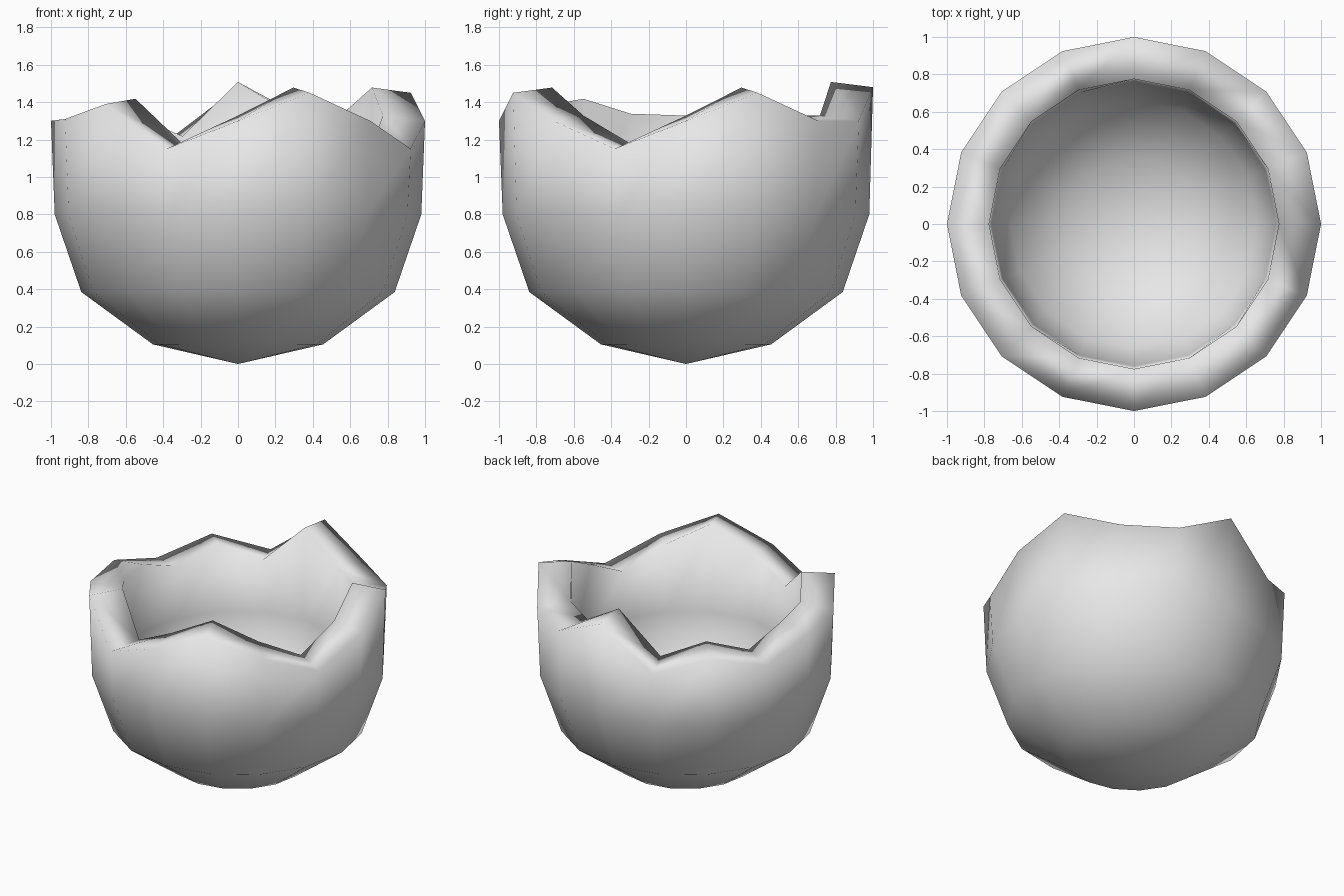
import bpy, bmesh, math

if "Cube" in bpy.data.objects:
    bpy.data.objects.remove(bpy.data.objects["Cube"])

SEG = 16
# outer and inner wall profiles below the rim: (radius, height)
OUTER = [(0.455, 0.105), (0.838, 0.385), (0.98, 0.80)]
INNER = [(0.36, 0.31), (0.66, 0.52), (0.76, 0.84)]
# jagged rim heights, counter-clockwise from +x
RIM = [1.30, 1.45, 1.30, 1.30, 1.48, 1.19, 1.30, 1.19,
       1.30, 1.31, 1.39, 1.15, 1.30, 1.45, 1.30, 1.15]

bm = bmesh.new()


def ring(radius, heights):
    return [bm.verts.new((radius * math.cos(math.tau * i / SEG),
                          radius * math.sin(math.tau * i / SEG), h))
            for i, h in enumerate(heights)]


def bridge(a, b):
    for i in range(SEG):
        j = (i + 1) % SEG
        bm.faces.new((a[i], a[j], b[j], b[i]))


# continuous wall: up the outside, over the broken rim, down the inside
rings = [ring(r, [z] * SEG) for r, z in OUTER]
rings.append(ring(1.0, RIM))
rings.append(ring(0.775, [z + 0.028 for z in RIM]))
rings += [ring(r, [z] * SEG) for r, z in reversed(INNER)]
for a, b in zip(rings, rings[1:]):
    bridge(a, b)

# pointed poles outside and inside
for loop, z in ((rings[0], 0.0), (rings[-1], 0.225)):
    pole = bm.verts.new((0, 0, z))
    for i in range(SEG):
        bm.faces.new((loop[i], loop[(i + 1) % SEG], pole))

bmesh.ops.recalc_face_normals(bm, faces=bm.faces)
for f in bm.faces:
    f.smooth = True

mesh = bpy.data.meshes.new("broken_eggshell")
bm.to_mesh(mesh)
bm.free()
shell = bpy.data.objects.new("broken_eggshell", mesh)
bpy.context.collection.objects.link(shell)

# shell colour
mat = bpy.data.materials.new("light_grey")
mat.diffuse_color = (0.8, 0.8, 0.8, 1)
mat.use_nodes = True
mat.node_tree.nodes["Principled BSDF"].inputs["Base Color"].default_value = mat.diffuse_color
mesh.materials.append(mat)
